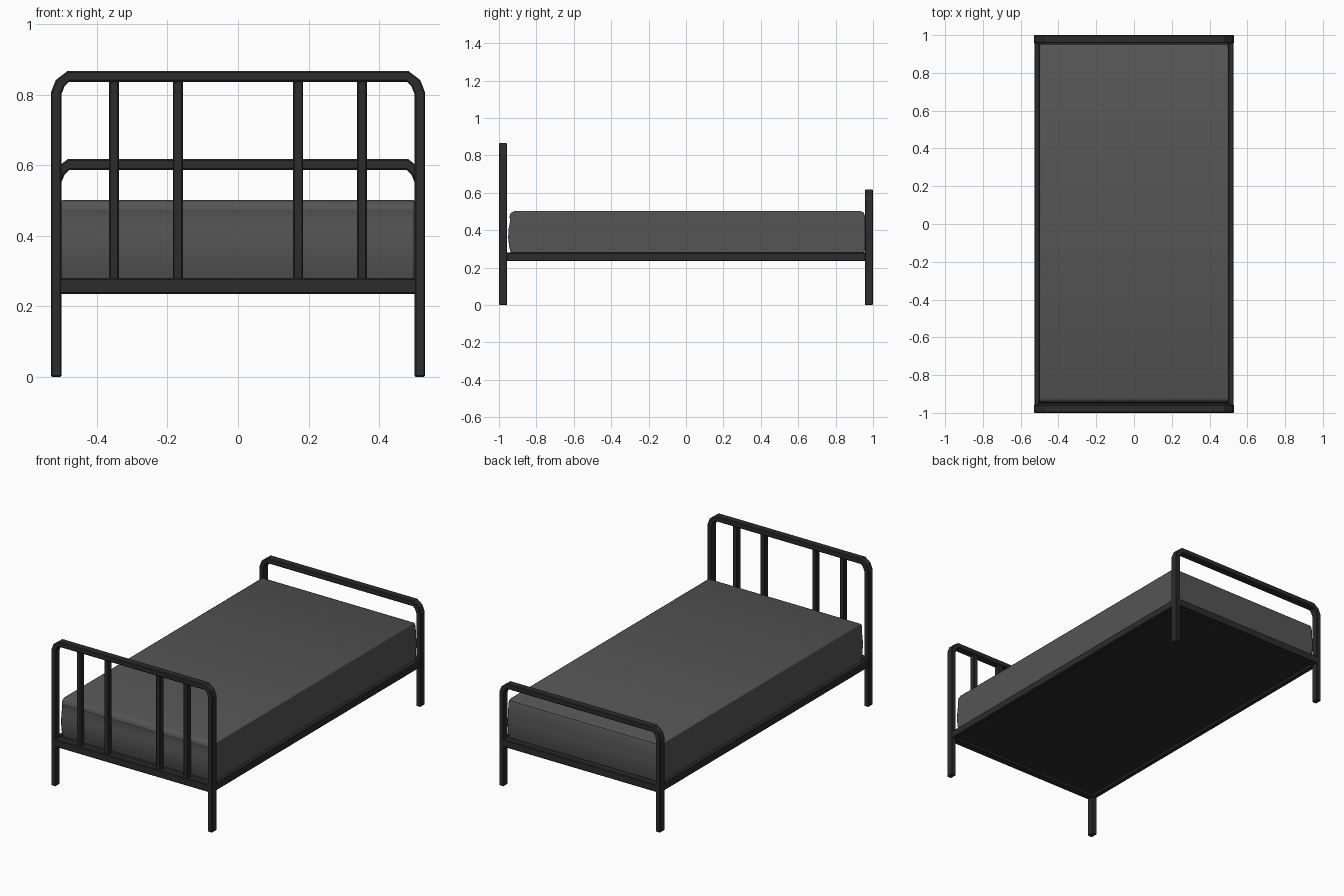
import bpy, bmesh

if "Cube" in bpy.data.objects:
    bpy.data.objects.remove(bpy.data.objects["Cube"])


def material(name, v):
    m = bpy.data.materials.new(name)
    m.diffuse_color = (v, v, v, 1)
    m.use_nodes = True
    m.node_tree.nodes["Principled BSDF"].inputs["Base Color"].default_value = m.diffuse_color
    return m


METAL = material("dark_metal", 0.025)
FABRIC = material("grey_fabric", 0.09)


def finish(name, bm, mat, bevel=0.0, segments=1, smooth=False):
    bmesh.ops.recalc_face_normals(bm, faces=bm.faces)
    me = bpy.data.meshes.new(name)
    bm.to_mesh(me)
    bm.free()
    ob = bpy.data.objects.new(name, me)
    bpy.context.collection.objects.link(ob)
    me.materials.append(mat)
    if bevel:
        mod = ob.modifiers.new("bevel", "BEVEL")
        mod.width = bevel
        mod.segments = segments
        mod.limit_method = "ANGLE"
        mod.angle_limit = 0.8
    if smooth:
        bpy.ops.object.select_all(action="DESELECT")
        ob.select_set(True)
        bpy.context.view_layer.objects.active = ob
        bpy.ops.object.shade_smooth_by_angle()
    return ob


def box(name, x0, x1, y0, y1, z0, z1, mat=METAL, bevel=0.004):
    bm = bmesh.new()
    bmesh.ops.create_cube(bm, size=1)
    for v in bm.verts:
        v.co.x = x0 + (v.co.x + 0.5) * (x1 - x0)
        v.co.y = y0 + (v.co.y + 0.5) * (y1 - y0)
        v.co.z = z0 + (v.co.z + 0.5) * (z1 - z0)
    return finish(name, bm, mat, bevel)


# Square-tube arch with clipped corners: swept rings along the leg-top-leg path
def arch(name, top, y0, y1):
    half = [(-0.53, 0, -0.5, 0),
            (-0.53, top - 0.062, -0.5, top - 0.066),
            (-0.516, top - 0.026, -0.491, top - 0.044),
            (-0.482, top, -0.478, top - 0.031)]
    path = half + [(-a, b, -c, d) for a, b, c, d in reversed(half)]
    bm = bmesh.new()
    rings = []
    for xo, zo, xi, zi in path:
        rings.append([bm.verts.new(p) for p in
                      ((xo, y0, zo), (xo, y1, zo), (xi, y1, zi), (xi, y0, zi))])
    for a, b in zip(rings, rings[1:]):
        for i in range(4):
            j = (i + 1) % 4
            bm.faces.new((a[i], a[j], b[j], b[i]))
    bm.faces.new(rings[0])
    bm.faces.new(rings[-1])
    finish(name, bm, METAL, 0.004)


arch("headboard_frame", 0.867, -1.0, -0.956)
arch("footboard_frame", 0.617, 0.956, 1.0)

# Headboard bars
for i, x in enumerate((-0.351, -0.17, 0.17, 0.351)):
    box(f"headboard_bar_{i + 1}", x - 0.0145, x + 0.0145, -0.995, -0.961, 0.26, 0.85)

# Rails
for s, n in ((-1, "front"), (1, "back")):
    ya, yb = sorted((s * 0.957, s * 0.999))
    box(f"{n}_rail", -0.515, 0.515, ya, yb, 0.235, 0.28)
for s, n in ((-1, "left"), (1, "right")):
    xa, xb = sorted((s * 0.5, s * 0.528))
    box(f"{n}_rail", xa, xb, -0.97, 0.97, 0.235, 0.28)

# Base panel under the mattress
box("base_panel", -0.505, 0.505, -0.965, 0.965, 0.25, 0.275, bevel=0)

# Mattress: side profile with bulging ends, extruded across the bed
profile = [(-0.933, 0.265), (-0.945, 0.31), (-0.951, 0.36), (-0.948, 0.41),
           (-0.94, 0.45), (-0.944, 0.475), (-0.936, 0.495), (-0.918, 0.502),
           (0.935, 0.502), (0.95, 0.495), (0.957, 0.475), (0.96, 0.43),
           (0.966, 0.37), (0.96, 0.31), (0.95, 0.265)]
bm = bmesh.new()
face = bm.faces.new([bm.verts.new((-0.501, y, z)) for y, z in profile])
ext = bmesh.ops.extrude_face_region(bm, geom=[face])
for v in ext["geom"]:
    if isinstance(v, bmesh.types.BMVert):
        v.co.x = 0.501
finish("mattress", bm, FABRIC, 0.007, 2, True)
